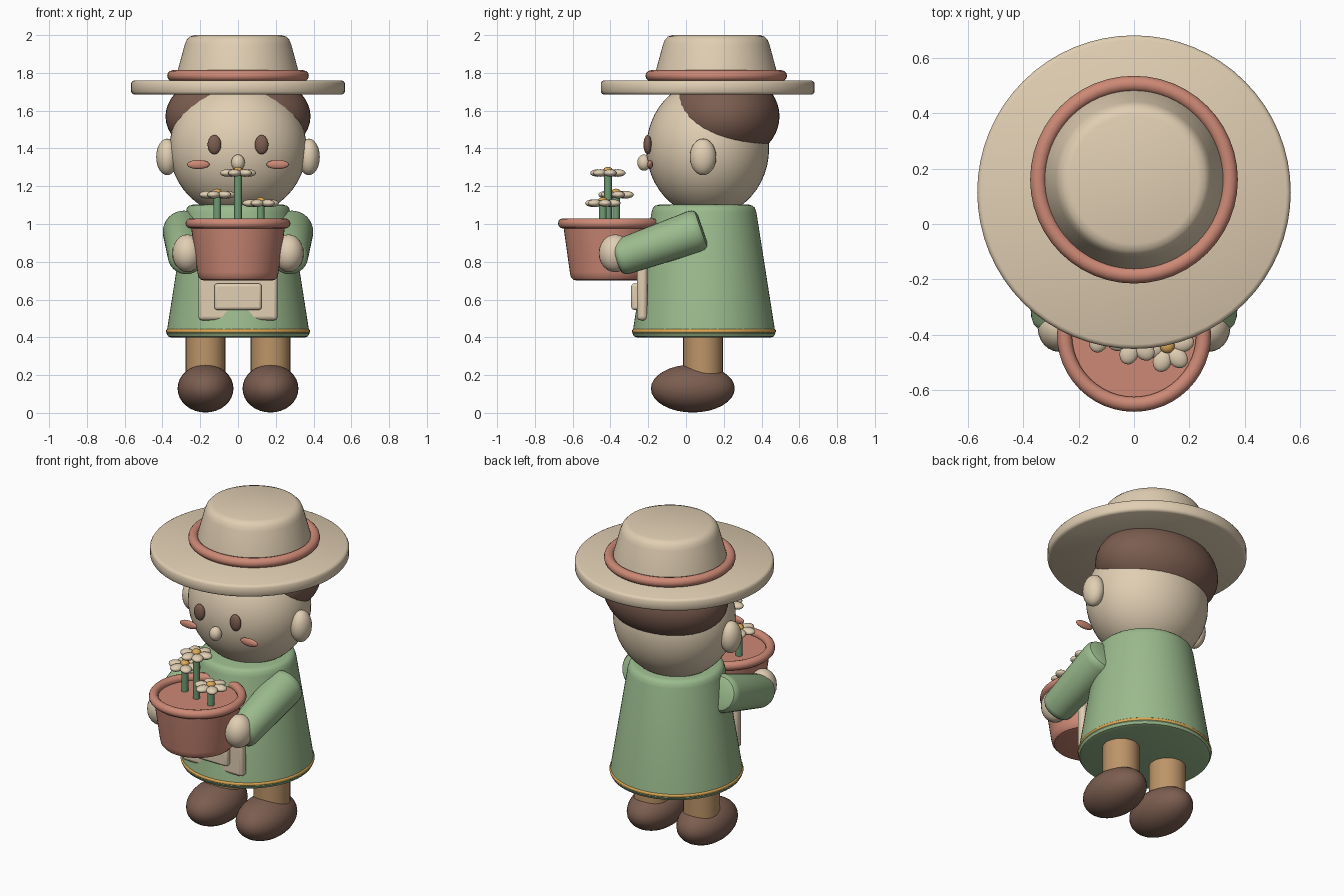
import bpy, bmesh, math
from mathutils import Vector

if "Cube" in bpy.data.objects:
    bpy.data.objects.remove(bpy.data.objects["Cube"])


def material(name, rgb):
    m = bpy.data.materials.new(name)
    m.diffuse_color = (*rgb, 1)
    m.use_nodes = True
    m.node_tree.nodes["Principled BSDF"].inputs["Base Color"].default_value = m.diffuse_color
    return m


CREAM = material("cream", (0.75, 0.62, 0.45))
GREEN = material("sage_green", (0.33, 0.50, 0.27))
CLAY = material("terracotta", (0.61, 0.25, 0.18))
BROWN = material("brown", (0.20, 0.11, 0.08))
TAN = material("tan", (0.51, 0.30, 0.14))
GOLD = material("gold", (0.73, 0.40, 0.09))
STEM = material("stem_green", (0.16, 0.33, 0.17))


def finish(ob, name, mat, angle=35):
    ob.name = name
    ob.data.materials.append(mat)
    bpy.ops.object.select_all(action='DESELECT')
    ob.select_set(True)
    bpy.context.view_layer.objects.active = ob
    bpy.ops.object.shade_smooth_by_angle(angle=math.radians(angle))
    return ob


def ellipsoid(name, mat, loc, radii, seg=32):
    bpy.ops.mesh.primitive_uv_sphere_add(segments=seg, ring_count=seg // 2, location=loc)
    ob = bpy.context.object
    ob.scale = radii
    return finish(ob, name, mat)


def lathe(name, mat, profile, loc=(0, 0, 0), seg=48):
    """Turn (radius, height) points around the z axis; open ends are capped."""
    bm = bmesh.new()
    rings = [[bm.verts.new((r * math.cos(2 * math.pi * i / seg),
                            r * math.sin(2 * math.pi * i / seg), z))
              for i in range(seg)] for r, z in profile]
    for a, b in zip(rings, rings[1:]):
        for i in range(seg):
            j = (i + 1) % seg
            bm.faces.new((a[i], a[j], b[j], b[i]))
    bm.faces.new(rings[0][::-1])
    bm.faces.new(rings[-1])
    me = bpy.data.meshes.new(name)
    bm.to_mesh(me)
    bm.free()
    ob = bpy.data.objects.new(name, me)
    ob.location = loc
    bpy.context.collection.objects.link(ob)
    return finish(ob, name, mat)


def ring(name, mat, loc, major, minor):
    bpy.ops.mesh.primitive_torus_add(location=loc, major_radius=major, minor_radius=minor,
                                     major_segments=48, minor_segments=12)
    return finish(bpy.context.object, name, mat)


def rounded_box(name, mat, lo, hi, bevel):
    lo, hi = Vector(lo), Vector(hi)
    bpy.ops.mesh.primitive_cube_add(size=1, location=(lo + hi) / 2)
    ob = bpy.context.object
    ob.scale = hi - lo
    bpy.ops.object.transform_apply(location=False, rotation=False, scale=True)
    mod = ob.modifiers.new("round", 'BEVEL')
    mod.width, mod.segments = bevel, 3
    return finish(ob, name, mat)


# Hat: brim, crown and band
lathe("hat_brim", CREAM, [(0.55, 1.685), (0.56, 1.69), (0.566, 1.70), (0.566, 1.745),
                          (0.56, 1.755), (0.55, 1.76)], (0, 0.115, 0), 64)
lathe("hat_crown", CREAM, [(0.335, 1.73), (0.32, 1.81), (0.282, 1.95), (0.272, 1.975),
                           (0.256, 1.992), (0.232, 2.0)], (0, 0.16, 0), 64)
ring("hat_band", CLAY, (0, 0.16, 1.785), 0.346, 0.029)

# Head and face
ellipsoid("head", CREAM, (0, 0.115, 1.40), (0.363, 0.325, 0.36), 48)
ellipsoid("hair", BROWN, (0, 0.20, 1.57), (0.384, 0.295, 0.245), 48)
ellipsoid("nose", CREAM, (0, -0.222, 1.325), (0.036, 0.036, 0.043), 20)
for side, s in (("left", -1), ("right", 1)):
    ellipsoid(side + "_ear", CREAM, (s * 0.375, 0.09, 1.355), (0.058, 0.07, 0.097), 24)
    ellipsoid(side + "_eye", BROWN, (s * 0.125, -0.203, 1.42), (0.036, 0.022, 0.051), 20)
    ellipsoid(side + "_cheek", CLAY, (s * 0.21, -0.19, 1.315), (0.06, 0.015, 0.024), 20)

# Dress with hem trim
lathe("dress", GREEN, [(0.355, 0.40), (0.37, 0.405), (0.378, 0.42), (0.374, 0.45),
                       (0.278, 1.06), (0.27, 1.085), (0.258, 1.097), (0.24, 1.102)],
      (0, 0.095, 0), 64)
ring("hem_trim", GOLD, (0, 0.095, 0.433), 0.371, 0.011)

# Apron and pocket
rounded_box("apron", CREAM, (-0.21, -0.26, 0.49), (0.21, -0.205, 0.90), 0.02)
rounded_box("apron_pocket", CREAM, (-0.125, -0.29, 0.545), (0.125, -0.235, 0.685), 0.015)

# Arms, hands, legs and shoes
for side, s in (("left", -1), ("right", 1)):
    start, end = Vector((s * 0.287, 0.088, 0.975)), Vector((s * 0.272, -0.37, 0.815))
    d = end - start
    n = d.length
    arm = lathe(side + "_sleeve", GREEN,
                [(0.075, 0), (0.098, 0.008), (0.11, 0.025), (0.113, 0.05),
                 (0.098, n - 0.04), (0.092, n - 0.018), (0.08, n - 0.005), (0.06, n)],
                start, 32)
    arm.rotation_euler = d.to_track_quat('Z', 'Y').to_euler()
    ellipsoid(side + "_hand", CREAM, (s * 0.268, -0.375, 0.845), (0.08, 0.087, 0.1), 24)
    lathe(side + "_leg", TAN, [(0.105, 0.17), (0.105, 0.43)], (s * 0.172, 0.09, 0), 32)
    ellipsoid(side + "_shoe", BROWN, (s * 0.172, 0.036, 0.129), (0.148, 0.222, 0.127))

# Flower pot
POT_Y = -0.40
lathe("pot", CLAY, [(0.175, 0.70), (0.197, 0.705), (0.21, 0.72), (0.215, 0.745),
                    (0.25, 0.995)], (0, POT_Y, 0))
ring("pot_rim", CLAY, (0, POT_Y, 1.003), 0.251, 0.027)

# Flowers: stem, six petals and a gold centre
for i, (x, y, z) in enumerate(((0, -0.413, 1.27), (-0.11, -0.37, 1.155), (0.12, -0.44, 1.11))):
    lathe(f"stem_{i}", STEM, [(0.02, 0.97), (0.02, z)], (x, y, 0), 16)
    for k in range(6):
        a = k * math.pi / 3 + 0.2
        petal = ellipsoid(f"petal_{i}_{k}", CREAM,
                          (x + 0.056 * math.cos(a), y + 0.056 * math.sin(a), z),
                          (0.042, 0.034, 0.02), 16)
        petal.rotation_euler.z = a
    ellipsoid(f"flower_centre_{i}", GOLD, (x, y, z + 0.012), (0.027, 0.027, 0.02), 16)
